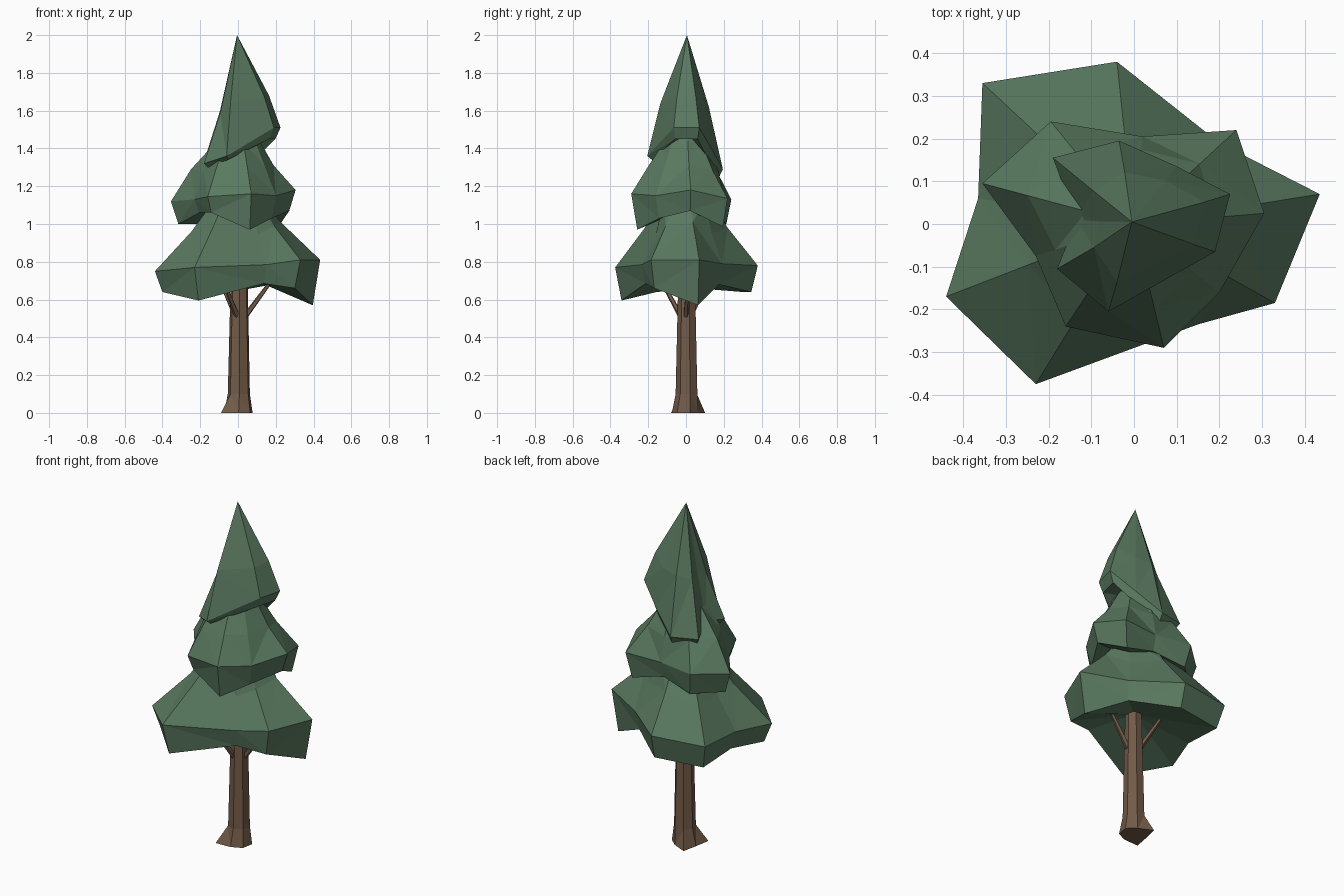
import bpy, bmesh, math
from mathutils import Vector


def material(name, rgb):
    m = bpy.data.materials.new(name)
    m.diffuse_color = (*rgb, 1)
    return m


GREEN = material("needles", (0.10, 0.19, 0.115))
BROWN = material("bark", (0.17, 0.105, 0.065))


def loft(name, rings, mat, bottom, top):
    """Skin a stack of equal rings and close both ends to a centre point."""
    bm = bmesh.new()
    vs = [[bm.verts.new(p) for p in r] for r in rings]
    n = len(rings[0])
    lo, hi = bm.verts.new(bottom), bm.verts.new(top)
    for i in range(n):
        j = (i + 1) % n
        for a, b in zip(vs, vs[1:]):
            bm.faces.new((a[i], a[j], b[j], b[i]))
        bm.faces.new((lo, vs[0][j], vs[0][i]))
        bm.faces.new((hi, vs[-1][i], vs[-1][j]))
    bmesh.ops.triangulate(bm, faces=bm.faces[:])
    bmesh.ops.recalc_face_normals(bm, faces=bm.faces[:])
    me = bpy.data.meshes.new(name)
    bm.to_mesh(me)
    bm.free()
    me.materials.append(mat)
    ob = bpy.data.objects.new(name, me)
    bpy.context.collection.objects.link(ob)
    return ob


def tier(name, rim, inset, neck_r, neck_z, under, peak):
    """Rim rows: x, y, z, skirt drop, shoulder scale, shoulder rise."""
    low = [(x * inset, y * inset, z - d) for x, y, z, d, k, h in rim]
    mid = [(x, y, z) for x, y, z, d, k, h in rim]
    shoulder = [(x * k, y * k, z + h) for x, y, z, d, k, h in rim]
    rings = [low, mid, shoulder]
    if neck_r:
        neck = []
        for x, y, *_ in rim:
            v = Vector((x, y)).normalized() * neck_r
            neck.append((v.x, v.y, neck_z))
        rings.append(neck)
    loft(name, rings, GREEN, under, peak)


# Foliage tiers
tier("lower_foliage", [
    (0.435, 0.07, 0.81, 0.24, 0.52, 0.20),
    (0.20, 0.19, 0.79, 0.11, 0.72, 0.16),
    (-0.04, 0.38, 0.78, 0.14, 0.58, 0.20),
    (-0.355, 0.33, 0.78, 0.14, 0.66, 0.17),
    (-0.365, 0.06, 0.77, 0.11, 0.62, 0.18),
    (-0.44, -0.17, 0.75, 0.11, 0.56, 0.21),
    (-0.23, -0.375, 0.77, 0.175, 0.60, 0.20),
    (0.15, -0.235, 0.785, 0.10, 0.68, 0.16),
    (0.33, -0.185, 0.81, 0.15, 0.58, 0.18),
], 0.91, 0.14, 1.12, (0, 0, 0.74), (0, 0, 1.25))

tier("middle_foliage", [
    (0.305, 0.025, 1.18, 0.11, 0.62, 0.13),
    (0.24, 0.22, 1.135, 0.15, 0.64, 0.15),
    (0.02, 0.205, 1.13, 0.09, 0.85, 0.14),
    (-0.195, 0.24, 1.13, 0.13, 0.68, 0.15),
    (-0.355, 0.095, 1.12, 0.12, 0.70, 0.17),
    (-0.23, -0.075, 1.13, 0.07, 0.80, 0.15),
    (-0.16, -0.24, 1.145, 0.085, 0.70, 0.16),
    (0.07, -0.29, 1.16, 0.19, 0.68, 0.15),
    (0.20, -0.16, 1.15, 0.12, 0.72, 0.15),
], 0.89, 0.115, 1.44, (0, 0, 1.08), (0, 0, 1.58))

tier("top_foliage", [
    (0.225, 0.07, 1.51, 0.06, 0.73, 0.17),
    (0.10, 0.135, 1.40, 0.06, 0.75, 0.23),
    (-0.035, 0.195, 1.29, 0.05, 0.62, 0.33),
    (-0.19, 0.155, 1.30, 0.04, 0.50, 0.30),
    (-0.135, 0.01, 1.34, 0.03, 0.60, 0.26),
    (-0.18, -0.105, 1.32, 0.02, 0.52, 0.27),
    (-0.06, -0.205, 1.36, 0.02, 0.66, 0.28),
    (0.19, -0.065, 1.51, 0.06, 0.74, 0.16),
], 0.88, 0, 0, (0, 0, 1.46), (-0.005, 0.005, 2.0))


# Trunk with flared, uneven roots
def trunk_ring(z, radii, cx, cy):
    n = len(radii)
    return [(cx + r * math.cos(math.tau * (i + 0.3) / n),
             cy + r * math.sin(math.tau * (i + 0.3) / n), z)
            for i, r in enumerate(radii)]


loft("trunk", [
    trunk_ring(0, [0.08, 0.07, 0.115, 0.075, 0.12, 0.075, 0.08], 0, 0.0),
    trunk_ring(0.10, [0.06] * 7, 0.005, 0.005),
    trunk_ring(0.80, [0.044] * 7, 0.007, 0.005),
], BROWN, (0, 0, 0), (0.007, 0.005, 0.82))


# Branches under the lower foliage
def branch(name, a, b, r0, r1):
    a, b = Vector(a), Vector(b)
    q = (b - a).to_track_quat('Z', 'Y')
    rings = [[p + q @ Vector((r * math.cos(t * math.tau / 5),
                              r * math.sin(t * math.tau / 5), 0))
              for t in range(5)] for p, r in ((a, r0), (b, r1))]
    loft(name, rings, BROWN, a, b)


branch("branch_right", (0.03, 0, 0.50), (0.17, 0.01, 0.69), 0.016, 0.010)
branch("branch_back", (-0.01, 0.02, 0.51), (-0.09, 0.11, 0.69), 0.016, 0.010)
branch("branch_front", (0.0, -0.02, 0.50), (-0.07, -0.12, 0.68), 0.016, 0.010)
